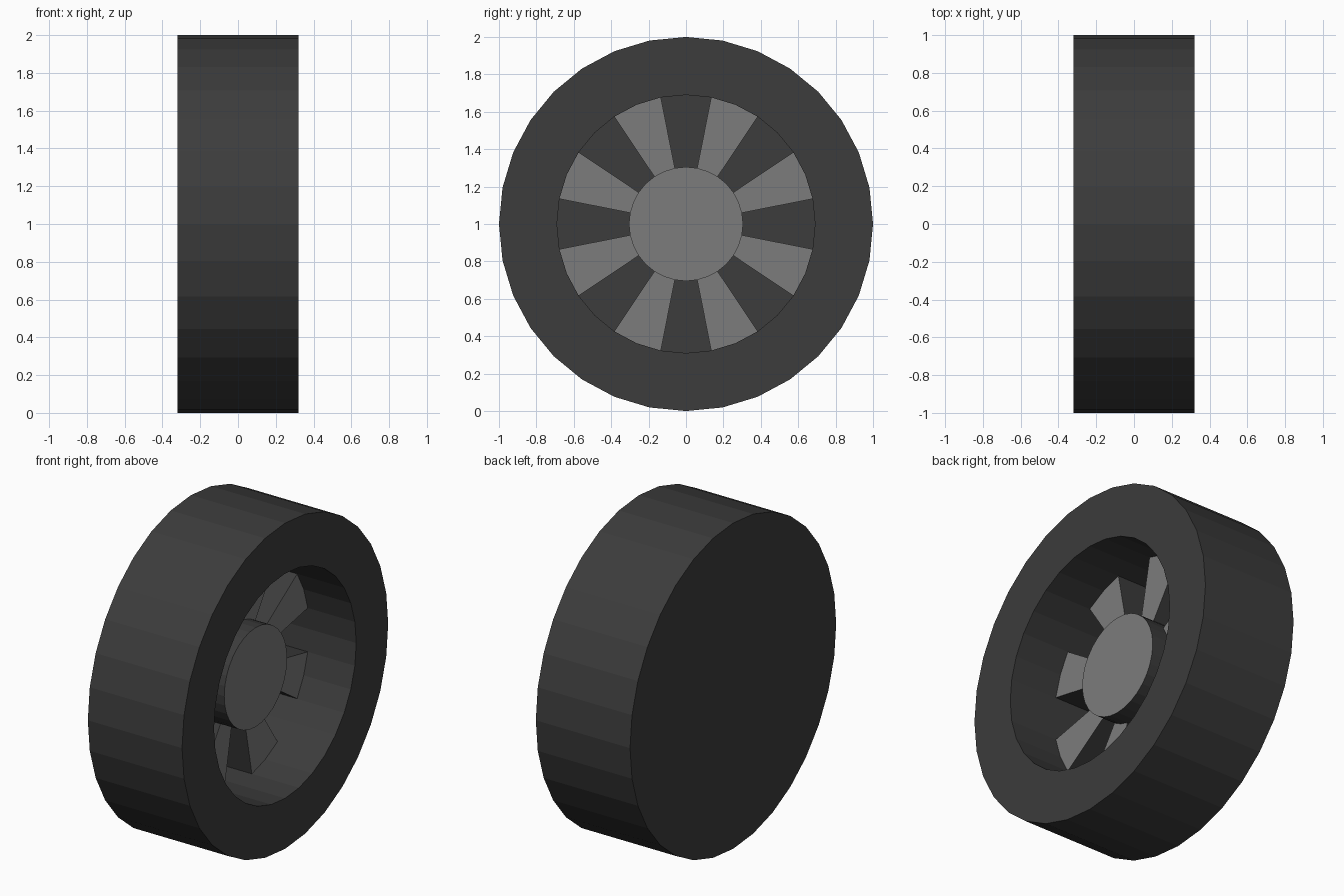
import bpy, bmesh
from math import cos, sin, pi

if "Cube" in bpy.data.objects:
    bpy.data.objects.remove(bpy.data.objects["Cube"])

N = 32            # sides of every ring
HALF = 0.32       # half width of the tyre
R_IN, R_HUB = 0.69, 0.305
FLOOR = -0.28     # bottom of the holes between spokes


def material(name, v):
    m = bpy.data.materials.new(name)
    m.diffuse_color = (v, v, v, 1)
    m.use_nodes = True
    m.node_tree.nodes["Principled BSDF"].inputs["Base Color"].default_value = m.diffuse_color
    return m


dark = material("dark_rubber", 0.045)
light = material("grey_metal", 0.2)


def ring(bm, x, r):
    """Circle of vertices around the x axis, at axle height z = 1."""
    return [bm.verts.new((x, r * cos(2 * pi * k / N), 1 + r * sin(2 * pi * k / N)))
            for k in range(N)]


def quad(bm, a, b, k, mat=0):
    j = (k + 1) % N
    f = bm.faces.new((a[k], a[j], b[j], b[k]))
    f.material_index = mat


def finish(bm, name):
    bmesh.ops.delete(bm, geom=[v for v in bm.verts if not v.link_faces], context='VERTS')
    bmesh.ops.recalc_face_normals(bm, faces=bm.faces)
    me = bpy.data.meshes.new(name)
    bm.to_mesh(me)
    bm.free()
    me.materials.append(dark)
    me.materials.append(light)
    ob = bpy.data.objects.new(name, me)
    bpy.context.collection.objects.link(ob)


# One closed wheel body: tyre, recess, spokes, holes and hub
bm = bmesh.new()
back = ring(bm, -HALF, 1)
front = ring(bm, HALF, 1)
lip = ring(bm, HALF, R_IN)
spoke_out = ring(bm, 0, R_IN)
spoke_in = ring(bm, 0, R_HUB)
hub_edge = ring(bm, 0.12, R_HUB)
floor_out = ring(bm, FLOOR, R_IN)
floor_in = ring(bm, FLOOR, R_HUB)

# Flat back and hub face
bm.faces.new(back)
bm.faces.new(hub_edge).material_index = 1

for k in range(N):
    # Tread, sidewall, recess wall and hub side
    quad(bm, back, front, k)
    quad(bm, front, lip, k)
    quad(bm, lip, spoke_out, k)
    quad(bm, spoke_in, hub_edge, k)
    if k % 4 in (1, 2):
        # Spoke face
        quad(bm, spoke_out, spoke_in, k, 1)
    else:
        # Hole: outer wall, floor, inner wall
        quad(bm, spoke_out, floor_out, k)
        quad(bm, floor_out, floor_in, k)
        quad(bm, floor_in, spoke_in, k)
    if k % 4 in (1, 3):
        # Side wall of a spoke
        bm.faces.new((spoke_out[k], spoke_in[k], floor_in[k], floor_out[k]))

finish(bm, "wheel")
